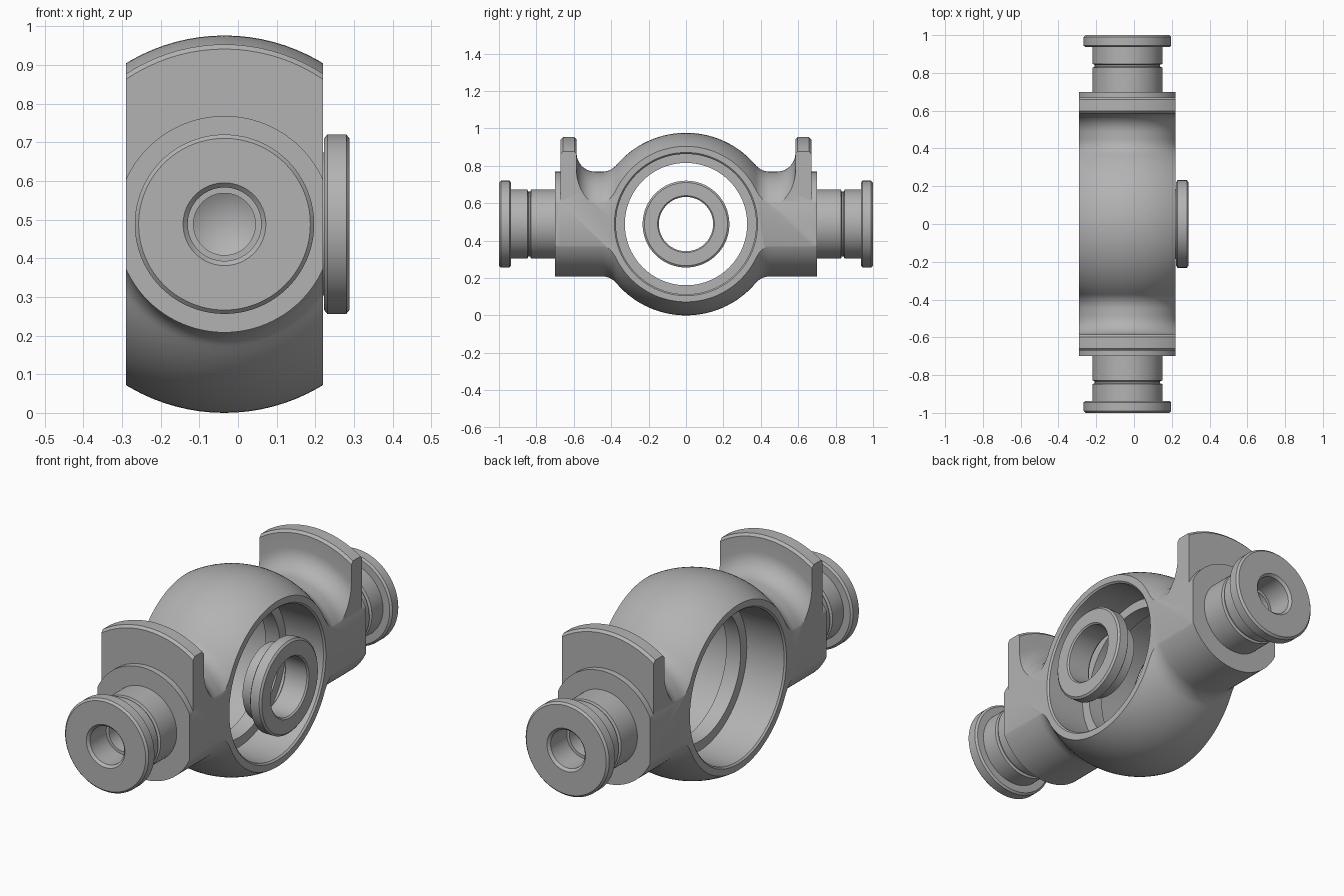
import bpy, bmesh
from math import pi, sin, cos, atan2, sqrt, radians
from mathutils import Vector

cube = bpy.data.objects.get("Cube")
if cube:
    bpy.data.objects.remove(cube, do_unlink=True)

CENTRE = Vector((-0.035, 0, 0.488))
BALL, HALF, NECK, FLANGE = 0.488, 0.255, 0.28, 0.465
SEG = 96

grey = bpy.data.materials.new("machined_grey")
grey.use_nodes = True
grey.diffuse_color = (0.45, 0.45, 0.45, 1)
grey.node_tree.nodes["Principled BSDF"].inputs["Base Color"].default_value = (0.45, 0.45, 0.45, 1)


def lathe(name, profile, axis, low=None, closed=False):
    """Revolve (distance, radius) points; low replaces the profile below the axis."""
    bm = bmesh.new()
    rings = []
    for i in range(SEG):
        a = 2 * pi * i / SEG
        pts = low if low and sin(a) < -1e-6 else profile
        ring = []
        for t, r in pts:
            c, s = r * cos(a), r * sin(a)
            ring.append(bm.verts.new((t, c, s) if axis == "X" else (c, t, s)))
        rings.append(ring)
    n = len(profile)
    for i in range(SEG):
        p, q = rings[i], rings[(i + 1) % SEG]
        for j in range(n if closed else n - 1):
            k = (j + 1) % n
            bm.faces.new((p[j], p[k], q[k], q[j]))
    bmesh.ops.remove_doubles(bm, verts=bm.verts, dist=1e-5)
    bmesh.ops.recalc_face_normals(bm, faces=bm.faces)
    mesh = bpy.data.meshes.new(name)
    bm.to_mesh(mesh)
    bm.free()
    mesh.materials.append(grey)
    ob = bpy.data.objects.new(name, mesh)
    ob.location = CENTRE
    bpy.context.collection.objects.link(ob)
    return ob


def activate(ob):
    bpy.ops.object.select_all(action="DESELECT")
    ob.select_set(True)
    bpy.context.view_layer.objects.active = ob


def cut(ob, tool, operation):
    tool.hide_render = True
    bpy.context.view_layer.update()
    mod = ob.modifiers.new("cut", "BOOLEAN")
    mod.operation, mod.object, mod.solver = operation, tool, "EXACT"
    activate(ob)
    bpy.ops.object.modifier_apply(modifier=mod.name)
    bpy.data.objects.remove(tool, do_unlink=True)


def smooth(ob):
    activate(ob)
    bpy.ops.object.shade_smooth_by_angle(angle=radians(30))


def arc(cy, cr, radius, start, end, steps):
    return [(cy + radius * cos(start + (end - start) * i / steps),
             cr + radius * sin(start + (end - start) * i / steps)) for i in range(steps + 1)]


# Body half profile: ball, fillet, neck groove, flange and outer boss
fillet = 0.1
fr = NECK + fillet
fy = sqrt((BALL + fillet) ** 2 - fr ** 2)
touch = atan2(fr, fy)
half = arc(0, 0, BALL, pi / 2, touch, 20)
half += arc(fy, fr, fillet, touch - pi, -pi / 2, 10)[1:]
half += arc(0.485, fr, fillet, -pi / 2, 0, 10)
half += [(0.585, FLANGE - 0.012), (0.597, FLANGE), (0.658, FLANGE), (0.67, FLANGE - 0.012),
         (0.67, NECK), (0.7, NECK), (0.7, 0)]


def mirrored(points):
    return [(-t, r) for t, r in reversed(points[1:])] + points


# The flange only stands above the axis; below it the neck runs straight
lower = [(t, min(r, NECK) if t > 0.45 else r) for t, r in half]
body = lathe("body", mirrored(half), "Y", low=mirrored(lower))

# Flat side faces
bpy.ops.mesh.primitive_cube_add(size=2, location=CENTRE)
slab = bpy.context.object
slab.scale = (HALF, 1.5, 1.5)
cut(body, slab, "INTERSECT")

# Through bore with chamfered rims and an inner rib
side = [(0.04, 0.327), (0.04, 0.375), (HALF - 0.008, 0.375), (HALF, 0.383), (0.3, 0.383), (0.3, 0)]
bore = lathe("bore_cutter", [(-t, r) for t, r in reversed(side)] + side, "X")
cut(body, bore, "DIFFERENCE")
smooth(body)

# End trunnions: grooved shaft, bevelled cap and drilled centre hole
shaft, cap = 0.185, 0.232
trunnion = [(0.69, 0), (0.69, shaft), (0.828, shaft), (0.833, shaft - 0.012), (0.843, shaft - 0.012),
            (0.848, shaft), (0.936, shaft), (0.936, cap - 0.01), (0.944, cap), (0.99, cap),
            (1.0, cap - 0.01), (1.0, 0.107), (0.988, 0.095), (0.86, 0.095), (0.86, 0.08),
            (0.78, 0.08), (0.735, 0)]
for name, sign in (("front_trunnion", -1), ("back_trunnion", 1)):
    smooth(lathe(name, [(sign * t, r) for t, r in trunnion], "Y"))

# Side bushing: bevelled flange with a short sleeve reaching into the bore
bushing = [(0.19, 0.15), (0.19, shaft), (0.258, shaft), (0.258, cap - 0.01), (0.266, cap),
           (0.315, cap), (0.323, cap - 0.01), (0.323, 0.152), (0.316, 0.145), (0.197, 0.145)]
smooth(lathe("side_bushing", bushing, "X", closed=True))
